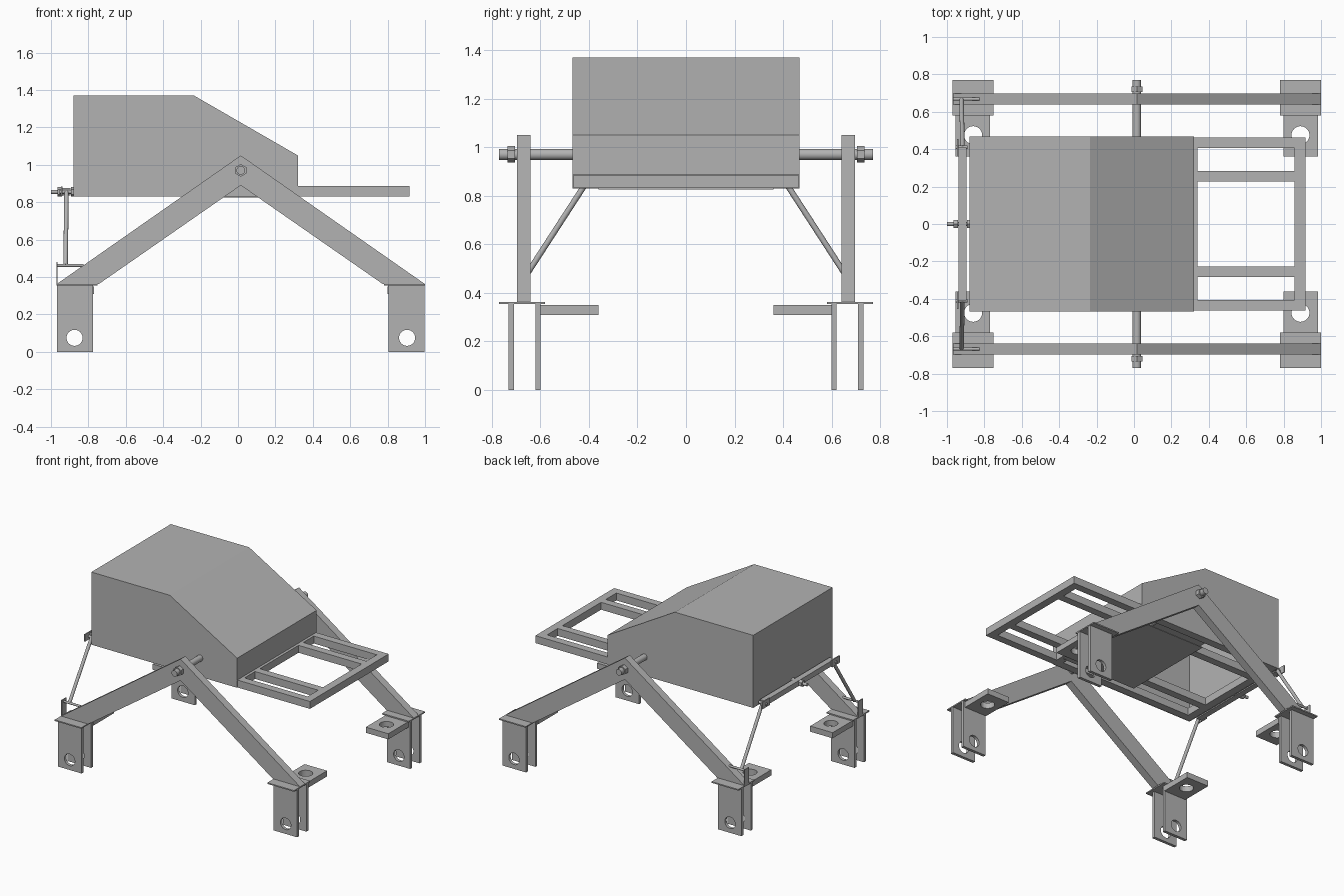
import bpy, bmesh, math
from mathutils import Vector, Matrix

old = bpy.data.objects.get("Cube")
if old:
    bpy.data.objects.remove(old, do_unlink=True)

grey = bpy.data.materials.new("plain_grey")
grey.use_nodes = True
grey.diffuse_color = (0.45, 0.45, 0.45, 1)
grey.node_tree.nodes["Principled BSDF"].inputs["Base Color"].default_value = (0.45, 0.45, 0.45, 1)

MID = 0.015          # centre of the rocker arms along x


def add_mesh(name, bm):
    bmesh.ops.recalc_face_normals(bm, faces=bm.faces)
    mesh = bpy.data.meshes.new(name)
    bm.to_mesh(mesh)
    bm.free()
    mesh.materials.append(grey)
    obj = bpy.data.objects.new(name, mesh)
    bpy.context.collection.objects.link(obj)
    return obj


def box(name, x, y, z):
    """Box from three (low, high) ranges."""
    bm = bmesh.new()
    bmesh.ops.create_cube(bm, size=1)
    for v in bm.verts:
        v.co = [sum(r) / 2 + c * abs(r[1] - r[0]) for r, c in zip((x, y, z), v.co)]
    return add_mesh(name, bm)


def rod(name, start, end, radius, sides=24):
    """Cylinder between two points."""
    a, b = Vector(start), Vector(end)
    turn = (b - a).to_track_quat("Z", "Y").to_matrix().to_4x4()
    bm = bmesh.new()
    bmesh.ops.create_cone(bm, cap_ends=True, segments=sides, radius1=radius, radius2=radius,
                          depth=(b - a).length, matrix=Matrix.Translation((a + b) / 2) @ turn)
    if sides > 8:
        for f in bm.faces:
            f.smooth = len(f.verts) == 4
        for e in bm.edges:
            e.smooth = all(f.smooth for f in e.link_faces)
    return add_mesh(name, bm)


def plate(name, outline, low, high, upright=False, hole=None):
    """Extruded outline with an optional round hole; upright plates lie in x-z."""
    curve = bpy.data.curves.new(name, "CURVE")
    curve.dimensions = "2D"
    curve.fill_mode = "BOTH"
    curve.extrude = (high - low) / 2
    loops = [outline]
    if hole:
        cx, cy, r = hole
        turns = [math.tau * i / 32 for i in range(32)]
        loops.append([(cx + r * math.cos(t), cy + r * math.sin(t)) for t in turns])
    for loop in loops:
        spline = curve.splines.new("POLY")
        spline.points.add(len(loop) - 1)
        for p, co in zip(spline.points, loop):
            p.co = (*co, 0, 1)
        spline.use_cyclic_u = True
    temp = bpy.data.objects.new(name + "_curve", curve)
    bpy.context.collection.objects.link(temp)
    graph = bpy.context.evaluated_depsgraph_get()
    bm = bmesh.new()
    bm.from_mesh(temp.evaluated_get(graph).to_mesh())
    bpy.data.objects.remove(temp, do_unlink=True)
    bmesh.ops.remove_doubles(bm, verts=bm.verts, dist=1e-5)
    centre = (low + high) / 2
    for v in bm.verts:
        x, y, z = v.co
        v.co = (x, centre + z, y) if upright else (x, y, centre + z)
    for f in bm.faces:
        f.smooth = False
    return add_mesh(name, bm)


def rect(x, y):
    return [(x[0], y[0]), (x[1], y[0]), (x[1], y[1]), (x[0], y[1])]


# Body shell: thin walls, open underneath, front wall stops above the frame
profile = [(-0.88, 0.83), (-0.88, 1.37), (-0.235, 1.37), (0.32, 1.05), (0.32, 0.887), (0.32, 0.83)]
bm = bmesh.new()
sides = [[bm.verts.new((x, y, z)) for x, z in profile] for y in (-0.467, 0.467)]
for s in sides:
    bm.faces.new(s)
for i in range(4):
    bm.faces.new((sides[0][i], sides[0][i + 1], sides[1][i + 1], sides[1][i]))
shell = add_mesh("body_shell", bm)
thick = shell.modifiers.new("wall", "SOLIDIFY")
thick.thickness = 0.004
thick.offset = -1

# Chassis frame of square bars
bar_z = (0.831, 0.886)
for n, y in enumerate((-0.435, -0.255, 0.255, 0.435)):
    box(f"frame_rail_{n + 1}", (-0.82, 0.86), (y - 0.028, y + 0.028), bar_z)
for name, x in (("back", -0.847), ("middle", 0.31), ("front", 0.887)):
    width = 0.407 if name == "middle" else 0.463
    box(f"frame_{name}_crossbar", (x - 0.029, x + 0.029), (-width, width), bar_z)
box("belly_plate", (-0.3, 0.32), (-0.36, 0.36), (0.825, 0.831))

# Axle through the body
rod("axle", (MID, -0.77, 0.97), (MID, 0.77, 0.97), 0.023)

# Differential bar and its pivot bolt
box("differential_bar", (-0.937, -0.895), (-0.41, 0.41), (0.835, 0.875))
rod("pivot_bolt", (-1.0, 0, 0.855), (-0.875, 0, 0.855), 0.011)
rod("pivot_outer_nut", (-0.965, 0, 0.855), (-0.94, 0, 0.855), 0.025, 6)
rod("pivot_inner_nut", (-0.893, 0, 0.855), (-0.88, 0, 0.855), 0.025, 6)

for s, side in ((-1, "front"), (1, "back")):
    def span(a, b):
        return tuple(sorted((s * a, s * b)))

    # Bent rocker arm and axle nut
    arm = [(MID, 1.05), (1.0, 0.362), (0.775, 0.362), (MID, 0.89), (-0.745, 0.362), (-0.97, 0.362)]
    plate(f"{side}_rocker_arm", arm, *span(0.64, 0.697), upright=True)
    rod(f"{side}_axle_nut", (MID, s * 0.705, 0.97), (MID, s * 0.735, 0.97), 0.034, 6)

    # Link from the differential bar down to the arm
    rod(f"{side}_link_rod", (-0.917, s * 0.41, 0.855), (-0.922, s * 0.665, 0.462), 0.012, 16)
    box(f"{side}_bar_tab", (-0.947, -0.939), span(0.365, 0.455), (0.832, 0.885))
    rod(f"{side}_bar_bolt", (-0.955, s * 0.41, 0.855), (-0.89, s * 0.41, 0.855), 0.01, 12)
    rod(f"{side}_link_bolt", (-0.965, s * 0.668, 0.462), (-0.825, s * 0.668, 0.462), 0.008, 12)
    box(f"{side}_link_tab", (-0.97, -0.964), span(0.642, 0.695), (0.36, 0.48))

    for m, end in ((-1, "right"), (1, "left")):
        def reach(a, b):
            return tuple(sorted((MID + m * a, MID + m * b)))

        # Foot bracket: cap, two drilled cheeks and a drilled steering shelf
        name = f"{side}_{end}"
        box(f"{name}_foot_cap", reach(0.765, 0.985), span(0.58, 0.77), (0.354, 0.363))
        for part, y in (("inner", 0.61), ("outer", 0.72)):
            plate(f"{name}_{part}_cheek", rect(reach(0.79, 0.983), (0, 0.355)),
                  *span(y - 0.011, y + 0.011), upright=True, hole=(MID + m * 0.889, 0.075, 0.043))
        plate(f"{name}_steering_shelf", rect(reach(0.785, 0.97), span(0.36, 0.6)),
              0.308, 0.35, hole=(MID + m * 0.875, s * 0.475, 0.048))
